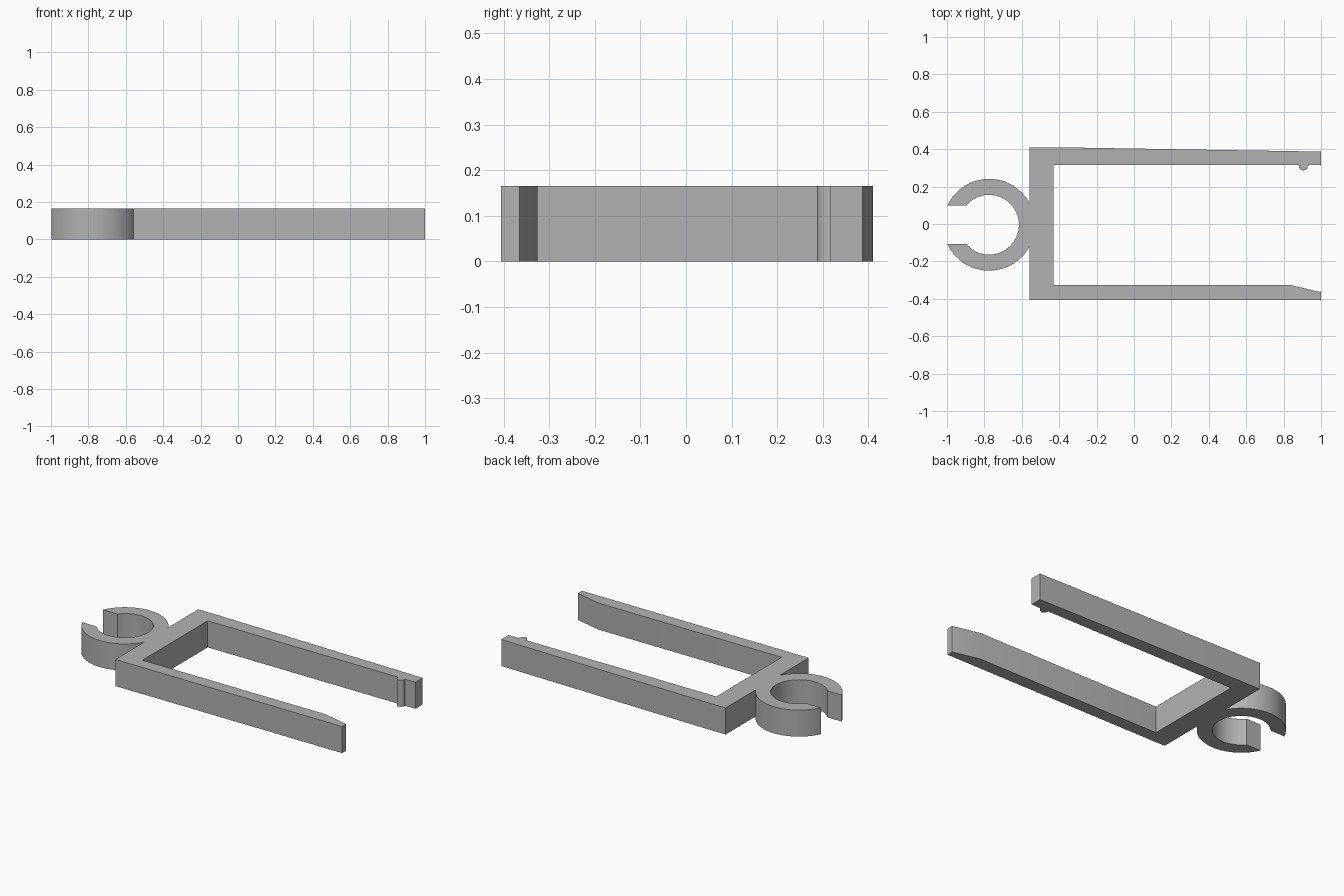
import bpy, bmesh
from math import acos, asin, cos, sin, pi, radians

if "Cube" in bpy.data.objects:
    bpy.data.objects.remove(bpy.data.objects["Cube"], do_unlink=True)

HEIGHT = 0.165
BAR_X = -0.56                     # outer face of the cross bar
RING = (-0.775, -0.004)           # ring centre
R_OUT, R_IN, SLOT = 0.245, 0.16, 0.102   # radii and half width of the mouth
NUB = (0.905, 0.311)              # catch near the arm tip
R_NUB = 0.024


def arc(centre, radius, start, end, steps):
    """Points on a circular arc, both ends included."""
    angles = [start + (end - start) * i / steps for i in range(steps + 1)]
    return [(centre[0] + radius * cos(a), centre[1] + radius * sin(a)) for a in angles]


def extrude_outline(name, points, height, material):
    """Extrude a closed counter-clockwise outline upwards from z = 0."""
    bm = bmesh.new()
    base = bm.faces.new([bm.verts.new((x, y, 0)) for x, y in points])
    top = bmesh.ops.extrude_face_region(bm, geom=[base], use_keep_orig=True)["geom"]
    moved = [v for v in top if isinstance(v, bmesh.types.BMVert)]
    bmesh.ops.translate(bm, verts=moved, vec=(0, 0, height))
    bmesh.ops.recalc_face_normals(bm, faces=bm.faces)
    mesh = bpy.data.meshes.new(name)
    bm.to_mesh(mesh)
    bm.free()
    mesh.materials.append(material)
    obj = bpy.data.objects.new(name, mesh)
    bpy.context.collection.objects.link(obj)
    return obj


# Plain grey plastic
grey = bpy.data.materials.new("grey_plastic")
grey.use_nodes = True
colour = (0.45, 0.45, 0.45, 1)
grey.diffuse_color = colour
grey.node_tree.nodes["Principled BSDF"].inputs["Base Color"].default_value = colour

# Lower arm with its tapered tip, then the inside of the cross bar
outline = [(BAR_X, -0.405), (1, -0.405), (1, -0.365), (0.83, -0.325),
           (-0.43, -0.325), (-0.43, 0.316)]

# Upper arm with the rounded catch and the slightly sloping outer face
outline += [(NUB[0] - R_NUB, 0.316)] + arc(NUB, R_NUB, -pi, 0, 12)
outline += [(NUB[0] + R_NUB, 0.316), (1, 0.316), (1, 0.387), (-0.41, 0.41), (BAR_X, 0.41)]

# Open ring: outer arc to the mouth, back round the inside, outer arc to the bar
joint = acos((BAR_X - RING[0]) / R_OUT)
lip_out = pi - asin(SLOT / R_OUT)
lip_in = pi - asin(SLOT / R_IN)
outline += arc(RING, R_OUT, joint, lip_out, 28)
outline += arc(RING, R_IN, lip_in, -lip_in, 56)
outline += arc(RING, R_OUT, -lip_out, -joint, 28)

bracket = extrude_outline("ring_clip_bracket", outline, HEIGHT, grey)

# Smooth the curved walls and keep the edges sharp
bpy.ops.object.select_all(action="DESELECT")
bracket.select_set(True)
bpy.context.view_layer.objects.active = bracket
bpy.ops.object.shade_smooth_by_angle(angle=radians(30))
